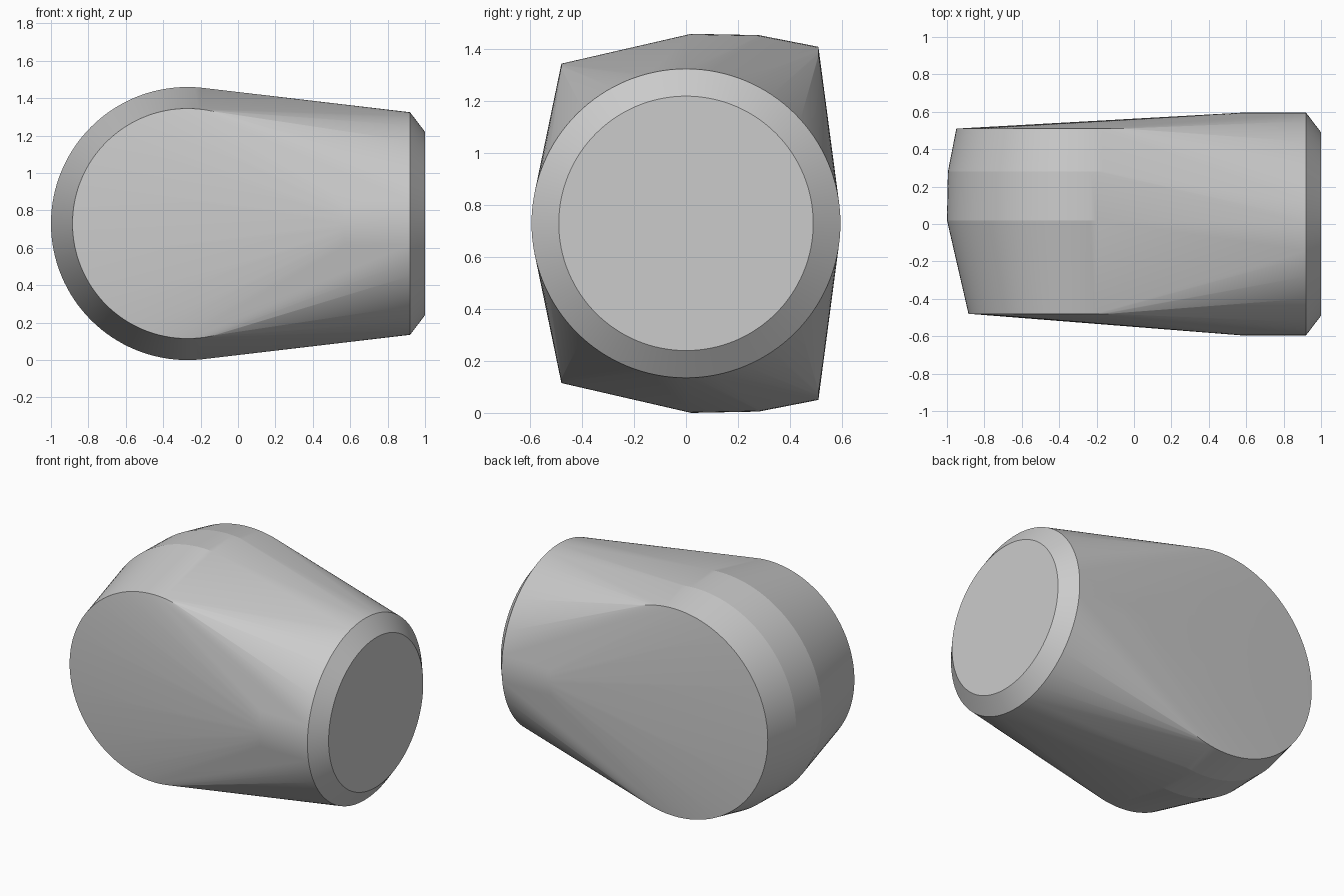
import bpy
import bmesh
import math

cube = bpy.data.objects.get("Cube")
if cube:
    bpy.data.objects.remove(cube, do_unlink=True)

SEGMENTS = 128
CENTRE_Z = 0.73
DRUM_X = -0.27

# One plain grey for the whole body
grey = bpy.data.materials.new("light grey")
grey.use_nodes = True
colour = (0.6, 0.6, 0.6, 1)
grey.diffuse_color = colour
grey.node_tree.nodes["Principled BSDF"].inputs["Base Color"].default_value = colour


def add_ring(bm, axis, offset, radius):
    """Ring of points around the y axis (drum) or the x axis (neck)."""
    for i in range(SEGMENTS):
        a = 2 * math.pi * i / SEGMENTS
        u, v = radius * math.cos(a), CENTRE_Z + radius * math.sin(a)
        bm.verts.new((DRUM_X + u, offset, v) if axis == "y" else (offset, u, v))


bm = bmesh.new()

# Bulging drum, from front to back
for y, radius in ((-0.48, 0.615), (0.02, 0.73), (0.28, 0.725), (0.51, 0.68)):
    add_ring(bm, "y", y, radius)

# Round neck with a chamfered end
for x, radius in ((0.57, 0.595), (0.92, 0.595), (1.0, 0.49)):
    add_ring(bm, "x", x, radius)

# Wrap a tight skin around all rings, then drop the points inside it
bmesh.ops.convex_hull(bm, input=bm.verts[:])
loose = [v for v in bm.verts if not v.link_faces]
bmesh.ops.delete(bm, geom=loose, context="VERTS")
bmesh.ops.dissolve_limit(bm, angle_limit=math.radians(0.1),
                         verts=bm.verts[:], edges=bm.edges[:])
bmesh.ops.recalc_face_normals(bm, faces=bm.faces[:])

mesh = bpy.data.meshes.new("tapered_body")
bm.to_mesh(mesh)
bm.free()
mesh.materials.append(grey)
body = bpy.data.objects.new("tapered_body", mesh)
bpy.context.collection.objects.link(body)

# Smooth the curved faces but keep ridges and rims crisp
bpy.ops.object.select_all(action="DESELECT")
body.select_set(True)
bpy.context.view_layer.objects.active = body
bpy.ops.object.shade_smooth_by_angle(angle=math.radians(6))
